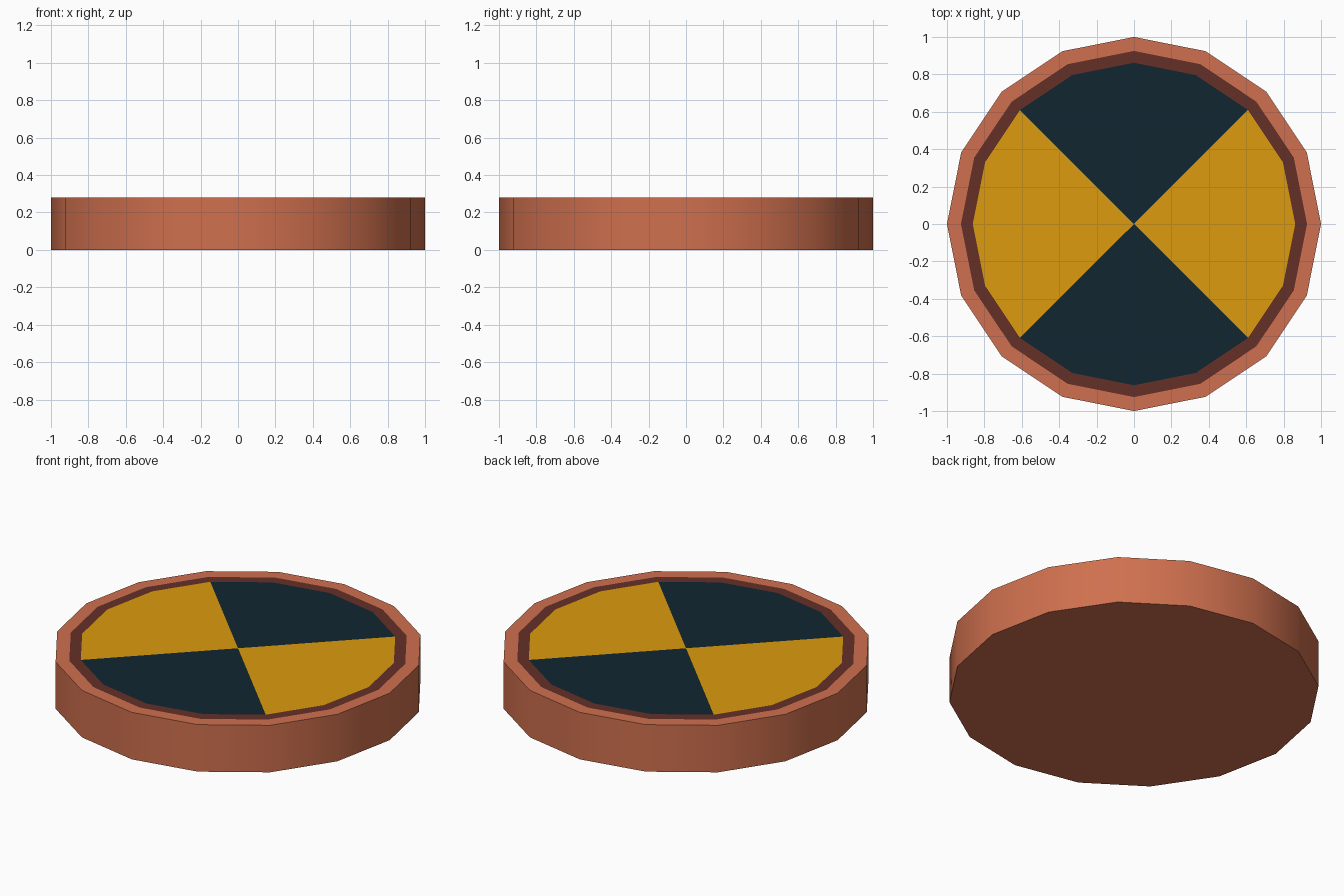
import bpy, bmesh, math

if "Cube" in bpy.data.objects:
    bpy.data.objects.remove(bpy.data.objects["Cube"])

SIDES, HEIGHT = 16, 0.28


def srgb(r, g, b):
    lin = lambda c: c / 12.92 if c <= 0.04045 else ((c + 0.055) / 1.055) ** 2.4
    return (lin(r / 255), lin(g / 255), lin(b / 255), 1)


COLOURS = [("terracotta", (207, 112, 78)), ("dark_brown", (101, 48, 39)),
           ("amber", (220, 155, 15)), ("dark_navy", (17, 38, 49))]

bm = bmesh.new()


def ring(radius, z):
    return [bm.verts.new((radius * math.cos(i * math.tau / SIDES),
                          radius * math.sin(i * math.tau / SIDES), z))
            for i in range(SIDES)]


def bridge(a, b, mat, smooth=False):
    for i in range(SIDES):
        j = (i + 1) % SIDES
        f = bm.faces.new((a[i], a[j], b[j], b[i]))
        f.material_index = mat
        f.smooth = smooth


# Base, smooth side wall, top rim and dark inner band
bottom, top = ring(1.0, 0), ring(1.0, HEIGHT)
band, inner = ring(0.925, HEIGHT), ring(0.862, HEIGHT)
bm.faces.new(bottom[::-1])
bridge(bottom, top, 0, smooth=True)
bridge(top, band, 0)
bridge(band, inner, 1)

# Four coloured quadrants: amber towards +-x, navy towards +-y
centre = bm.verts.new((0, 0, HEIGHT))
for i in range(SIDES):
    f = bm.faces.new((centre, inner[i], inner[(i + 1) % SIDES]))
    c = f.calc_center_median()
    f.material_index = 2 if abs(c.x) > abs(c.y) else 3

# Keep the top and bottom rims crisp
for loop in (bottom, top):
    for i in range(SIDES):
        bm.edges.get((loop[i], loop[(i + 1) % SIDES])).smooth = False

mesh = bpy.data.meshes.new("quadrant_disc")
bm.to_mesh(mesh)
bm.free()
for name, rgb in COLOURS:
    m = bpy.data.materials.new(name)
    m.diffuse_color = srgb(*rgb)
    m.use_nodes = True
    m.node_tree.nodes["Principled BSDF"].inputs["Base Color"].default_value = m.diffuse_color
    mesh.materials.append(m)
bpy.context.collection.objects.link(bpy.data.objects.new("quadrant_disc", mesh))
